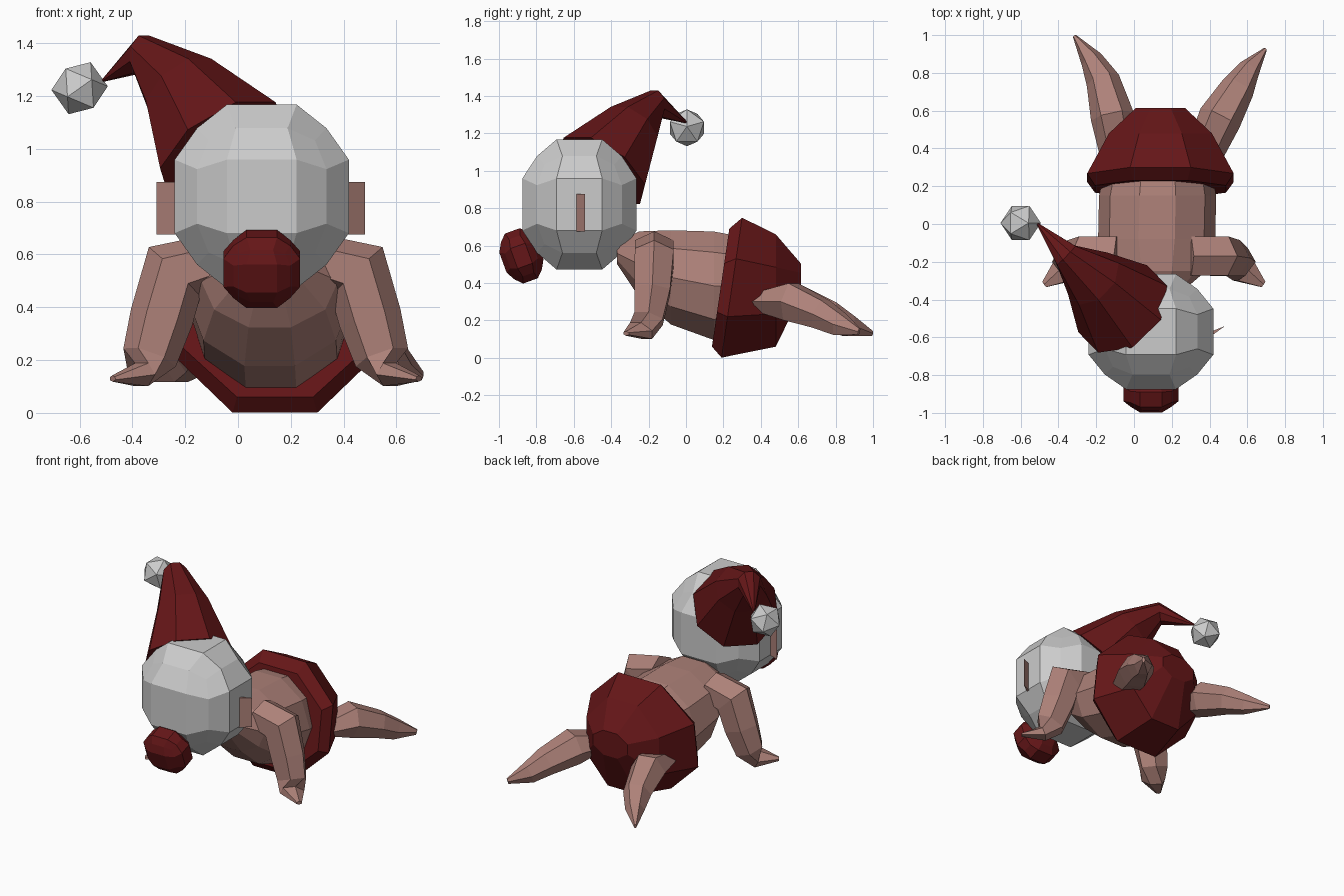
import bpy, bmesh, math
from mathutils import Vector, Matrix

if "Cube" in bpy.data.objects:
    bpy.data.objects.remove(bpy.data.objects["Cube"])


def material(name, rgb):
    m = bpy.data.materials.new(name)
    m.diffuse_color = (*rgb, 1)
    m.use_nodes = True
    m.node_tree.nodes["Principled BSDF"].inputs["Base Color"].default_value = m.diffuse_color
    return m


RED = material("dark red", (0.13, 0.008, 0.009))
SKIN = material("skin", (0.42, 0.22, 0.19))


def finish(bm, name, mat=None):
    bmesh.ops.recalc_face_normals(bm, faces=bm.faces)
    me = bpy.data.meshes.new(name)
    bm.to_mesh(me)
    bm.free()
    ob = bpy.data.objects.new(name, me)
    bpy.context.collection.objects.link(ob)
    if mat:
        me.materials.append(mat)
    return ob


def loft(name, stations, n, mat, ref=(0, 0, 1), normal=None):
    """Capped tube; station = (x, y, z, side radius, ref-direction radius[, normal])."""
    bm = bmesh.new()
    pts = [Vector(s[:3]) for s in stations]
    ref = Vector(ref)
    rings = []
    for i, s in enumerate(stations):
        a, b = pts[max(i - 1, 0)], pts[min(i + 1, len(pts) - 1)]
        t = Vector(s[5] if len(s) > 5 else normal or (b - a)).normalized()
        u = t.cross(ref).normalized()
        v = u.cross(t)
        ring = []
        for k in range(n):
            ang = (k + 0.5) * math.tau / n
            ring.append(bm.verts.new(pts[i] + u * s[3] * math.sin(ang) + v * s[4] * math.cos(ang)))
        rings.append(ring)
    for r, q in zip(rings, rings[1:]):
        for k in range(n):
            j = (k + 1) % n
            bm.faces.new((r[k], r[j], q[j], q[k]))
    bm.faces.new(rings[0])
    bm.faces.new(rings[-1])
    return finish(bm, name, mat)


def faceted_ball(name, centre, half, mat=None, tilt=0.0, t=0.4):
    """Cube with 3x3 faces per side, pushed out to a ball."""
    bm = bmesh.new()
    bmesh.ops.create_cube(bm, size=2)
    bmesh.ops.subdivide_edges(bm, edges=bm.edges[:], cuts=2, use_grid_fill=True)
    unit = 1 / math.sqrt(1 + 2 * t * t)
    for v in bm.verts:
        p = Vector([c if abs(c) > 0.9 else math.copysign(t, c) for c in v.co])
        outer = sum(abs(c) > 0.9 for c in p)
        # edges and corners are drawn in a little for a rounder outline
        p = p.normalized() / unit * (1, 1, 0.95, 0.92)[outer]
        v.co = Vector([p[i] * half[i] for i in range(3)])
    bmesh.ops.transform(bm, verts=bm.verts, matrix=Matrix.Translation(centre) @ Matrix.Rotation(tilt, 4, 'X'))
    return finish(bm, name, mat)


# Head and nose
faceted_ball("head", (0.09, -0.57, 0.82), (0.33, 0.305, 0.348))
faceted_ball("nose", (0.09, -0.88, 0.545), (0.145, 0.105, 0.142), RED, math.radians(20))

# Ears: thin slanted wedges
for side, label in ((1, "right"), (-1, "left")):
    bm = bmesh.new()
    outline = [(0.27, -0.63), (0.395, -0.54), (0.27, -0.59)]
    lo = [bm.verts.new((0.087 + side * x, y, 0.675)) for x, y in outline]
    face = bm.faces.new(lo)
    up = bmesh.ops.extrude_face_region(bm, geom=[face])
    bmesh.ops.translate(bm, vec=(0, 0, 0.2), verts=[g for g in up["geom"] if isinstance(g, bmesh.types.BMVert)])
    finish(bm, label + "_ear", SKIN)

# Drooping cap and its pompom
loft("cap", [
    (-0.06, -0.45, 1.00, 0.275, 0.275),
    (-0.215, -0.29, 1.23, 0.165, 0.16),
    (-0.36, -0.165, 1.36, 0.075, 0.075),
    (-0.51, 0.0, 1.26, 0.006, 0.006)], 8, RED)
bm = bmesh.new()
bmesh.ops.create_icosphere(bm, subdivisions=1, radius=0.107, matrix=Matrix.Translation((-0.6, 0.005, 1.23)) @ Matrix.Rotation(0.4, 4, 'Y'))
finish(bm, "pompom")

# Torso
loft("torso", [
    (0.12, -0.37, 0.56, 0.12, 0.06),
    (0.12, -0.25, 0.50, 0.26, 0.185),
    (0.12, -0.08, 0.43, 0.31, 0.265),
    (0.125, 0.15, 0.385, 0.31, 0.305),
    (0.13, 0.40, 0.38, 0.26, 0.26)], 10, SKIN, normal=(0, 1, 0))

# Padded pants with a slanted front rim
slant = (0, 1, -0.147)
loft("pants", [
    (0.14, 0.185, 0.375, 0.375, 0.345, slant),
    (0.14, 0.245, 0.375, 0.42, 0.409, slant),
    (0.14, 0.48, 0.36, 0.295, 0.325, (0, 1, 0)),
    (0.14, 0.615, 0.42, 0.14, 0.09, (0, 1, 0))], 8, RED)

# Arms, mirrored about the body line x = 0.105
arm = [
    (0.29, -0.17, 0.58, 0.10, 0.12),
    (0.45, -0.17, 0.535, 0.135, 0.12),
    (0.50, -0.18, 0.36, 0.12, 0.11),
    (0.545, -0.20, 0.21, 0.105, 0.09),
    (0.575, -0.24, 0.145, 0.05, 0.085),
    (0.685, -0.32, 0.13, 0.012, 0.02)]
loft("right_arm", arm, 6, SKIN, ref=(0, 1, 0))
loft("left_arm", [(0.21 - s[0], *s[1:]) for s in arm], 6, SKIN, ref=(0, 1, 0))

# Legs
loft("right_leg", [
    (0.37, 0.37, 0.30, 0.10, 0.05),
    (0.455, 0.56, 0.30, 0.115, 0.115),
    (0.55, 0.72, 0.235, 0.09, 0.09),
    (0.61, 0.82, 0.18, 0.06, 0.07),
    (0.695, 0.925, 0.14, 0.01, 0.02)], 6, SKIN)
loft("left_leg", [
    (-0.08, 0.37, 0.30, 0.10, 0.05),
    (-0.115, 0.57, 0.30, 0.115, 0.115),
    (-0.165, 0.76, 0.225, 0.09, 0.09),
    (-0.225, 0.87, 0.17, 0.06, 0.065),
    (-0.315, 0.995, 0.13, 0.01, 0.015)], 6, SKIN)
